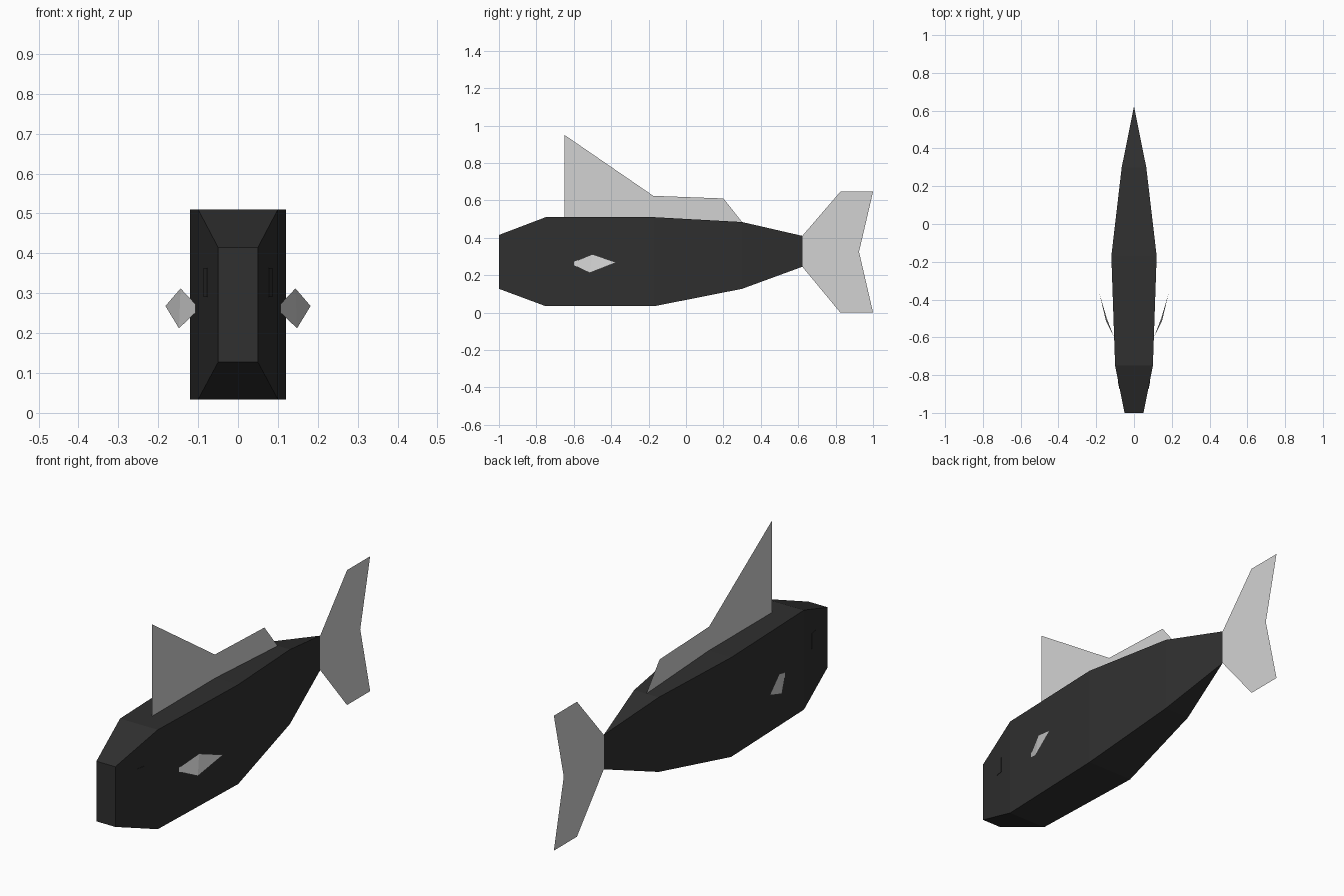
import bpy

if "Cube" in bpy.data.objects:
    bpy.data.objects.remove(bpy.data.objects["Cube"])


def material(name, value):
    m = bpy.data.materials.new(name)
    m.diffuse_color = (value, value, value, 1)
    m.use_nodes = True
    m.node_tree.nodes["Principled BSDF"].inputs["Base Color"].default_value = m.diffuse_color
    return m


dark = material("dark skin", 0.029)
pale = material("pale fin", 0.65)


def add(name, verts, faces, mat):
    mesh = bpy.data.meshes.new(name)
    mesh.from_pydata(verts, [], faces)
    mesh.materials.append(mat)
    mesh.validate()
    mesh.update()
    obj = bpy.data.objects.new(name, mesh)
    bpy.context.collection.objects.link(obj)
    return obj


# Body: rectangular sections (y, half width, bottom, top), closing to a vertical edge
sections = [(-1.0, 0.05, 0.127, 0.415), (-0.75, 0.10, 0.034, 0.51),
            (-0.17, 0.12, 0.034, 0.51), (0.30, 0.065, 0.127, 0.484)]
verts = []
for y, w, lo, hi in sections:
    verts += [(-w, y, lo), (w, y, lo), (w, y, hi), (-w, y, hi)]
faces = [(0, 1, 2, 3)]
for s in range(len(sections) - 1):
    a, b = 4 * s, 4 * s + 4
    for i in range(4):
        j = (i + 1) % 4
        faces.append((a + j, a + i, b + i, b + j))
n = len(verts)
verts += [(0, 0.622, 0.245), (0, 0.622, 0.41)]
a, lo, hi = n - 4, n, n + 1
faces += [(a + 1, a, lo), (a + 2, a + 1, lo, hi), (a + 3, a + 2, hi), (a, a + 3, hi, lo)]
add("body", verts, faces, dark)


# Flat fins on the centre plane, from side profiles (y, z)
def flat_fin(name, profile):
    add(name, [(0, y, z) for y, z in profile], [tuple(range(len(profile)))], pale)


flat_fin("dorsal_fin", [(-0.65, 0.51), (-0.17, 0.51), (0.30, 0.484),
                        (0.20, 0.61), (-0.175, 0.624), (-0.65, 0.95)])
flat_fin("tail_fin", [(0.622, 0.245), (0.825, 0.0), (1.0, 0.0), (0.925, 0.325),
                      (1.0, 0.646), (0.825, 0.646), (0.622, 0.41)])

# Folded side fins and small eye plates, mirrored left and right
for side, s in (("right", 1), ("left", -1)):
    fin = [(0.106, -0.598, 0.272), (0.106, -0.598, 0.252), (0.148, -0.515, 0.212),
           (0.182, -0.372, 0.268), (0.144, -0.50, 0.312)]
    fin_faces = [(0, 1, 2, 4), (4, 2, 3)]
    eye = []
    for off in (-0.002, 0.002):
        for x, z in ((0.076, 0.29), (0.084, 0.29), (0.084, 0.363), (0.076, 0.363)):
            eye.append((x + off, -1 + (x - 0.05) * 5, z))
    eye_faces = [(4, 5, 6, 7), (3, 2, 1, 0), (0, 1, 5, 4),
                 (1, 2, 6, 5), (2, 3, 7, 6), (3, 0, 4, 7)]
    for name, vs, fs, mat in (("side_fin_", fin, fin_faces, pale),
                              ("eye_", eye, eye_faces, dark)):
        add(name + side, [(s * x, y, z) for x, y, z in vs],
            [f[::s] for f in fs], mat)
